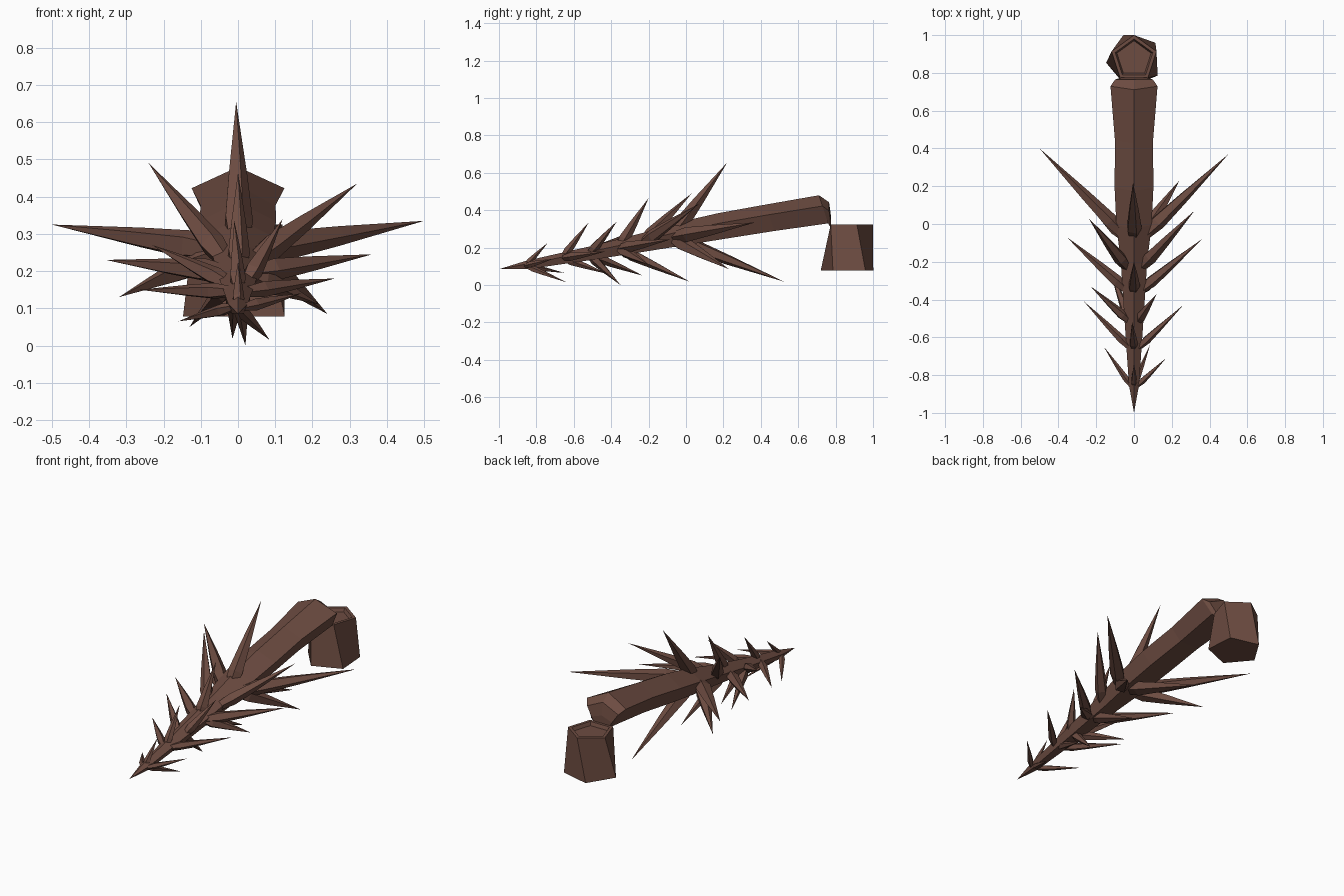
import bpy, bmesh, math
from mathutils import Vector

if "Cube" in bpy.data.objects:
    bpy.data.objects.remove(bpy.data.objects["Cube"])

bark = bpy.data.materials.new("bark brown")
bark.diffuse_color = (0.153, 0.072, 0.053, 1)
bark.use_nodes = True
bark.node_tree.nodes["Principled BSDF"].inputs["Base Color"].default_value = bark.diffuse_color


def loft(name, rings, tip=None):
    """Skin a list of point rings; the end is a cap or a single tip point."""
    bm = bmesh.new()
    vr = [[bm.verts.new(p) for p in r] for r in rings]
    n = len(vr[0])
    bm.faces.new(vr[0])
    for a, b in zip(vr, vr[1:]):
        for i in range(n):
            bm.faces.new((a[i], a[(i + 1) % n], b[(i + 1) % n], b[i]))
    if tip is None:
        bm.faces.new(vr[-1])
    else:
        t = bm.verts.new(tip)
        for i in range(n):
            bm.faces.new((vr[-1][i], vr[-1][(i + 1) % n], t))
    bmesh.ops.recalc_face_normals(bm, faces=bm.faces)
    me = bpy.data.meshes.new(name)
    bm.to_mesh(me)
    bm.free()
    me.materials.append(bark)
    ob = bpy.data.objects.new(name, me)
    bpy.context.collection.objects.link(ob)
    return ob


def flat_ring(z, r, turn, cy=0.864):
    return [(r * math.cos(math.radians(turn + 72 * i)),
             cy + r * math.sin(math.radians(turn + 72 * i)), z) for i in range(5)]


# Stump: twisted five-sided block with a recessed cut top
loft("stump", [flat_ring(0.078, 0.148, 40), flat_ring(0.325, 0.125, 18, 0.875),
               flat_ring(0.325, 0.105, 18, 0.875), flat_ring(0.305, 0.095, 18, 0.875)])


# Fallen trunk: squashed pentagon sections (y, centre z, half width, half height)
def trunk_ring(y, z, rx, rz, tilt=0.33):
    pts = []
    for i in range(5):
        a = math.radians(90 + 72 * i)
        dz = rz * math.sin(a)
        pts.append((rx * math.cos(a), y - tilt * dz, z + dz))
    return pts


SECTIONS = [(0.738, 0.397, 0.131, 0.083), (0.45, 0.352, 0.106, 0.078),
            (0.2, 0.31, 0.108, 0.075), (0.0, 0.272, 0.098, 0.068),
            (-0.2, 0.228, 0.073, 0.054), (-0.5, 0.168, 0.053, 0.039),
            (-0.85, 0.105, 0.028, 0.024)]
# The thick end bends down onto the stump
bent_end = [trunk_ring(0.775, 0.335, 0.07, 0.035, 0), trunk_ring(0.765, 0.375, 0.105, 0.068, 0)]
loft("trunk", bent_end + [trunk_ring(*s) for s in SECTIONS], tip=(0, -1, 0.085))


# Branches: five-sided spikes swept back towards the stump
def spike(name, base, tip, r):
    base, tip = Vector(base), Vector(tip)
    d = tip - base
    u = d.cross(Vector((0.05, -1, 0.1))).normalized()
    v = d.normalized().cross(u)
    rings = []
    for t, k in ((0, 0.7), (0.2, 1.15), (0.5, 0.78)):
        c = base + d * t
        rings.append([c + (u * math.cos(i * math.tau / 5) + v * math.sin(i * math.tau / 5)) * r * k
                      for i in range(5)])
    loft(name, rings, tip=tip)


# Each whorl: base y, base z, thickness, branch tips
WHORLS = [
    (-0.08, 0.255, 0.036, [(-0.5, 0.40, 0.325), (0.5, 0.37, 0.335), (-0.005, 0.22, 0.655),
                           (0.24, 0.23, 0.085), (-0.32, 0.21, 0.13), (-0.015, 0.525, 0.018)]),
    (-0.24, 0.22, 0.031, [(-0.24, 0.03, 0.49), (0.32, 0.07, 0.435)]),
    (-0.36, 0.195, 0.028, [(-0.355, -0.07, 0.23), (0.36, -0.08, 0.245), (0.0, -0.2, 0.465),
                           (0.22, -0.2, 0.11), (0.02, 0.02, 0.018)]),
    (-0.52, 0.165, 0.023, [(-0.23, -0.33, 0.27), (0.12, -0.37, 0.34),
                           (-0.13, -0.23, 0.05), (0.02, -0.35, 0.0)]),
    (-0.66, 0.145, 0.02, [(-0.265, -0.41, 0.15), (0.26, -0.43, 0.18), (-0.01, -0.52, 0.335),
                          (0.03, -0.42, 0.06)]),
    (-0.86, 0.103, 0.015, [(-0.16, -0.65, 0.065), (0.17, -0.71, 0.14), (0.0, -0.74, 0.225),
                           (0.085, -0.64, 0.015)]),
]
for w, (y, z, r, tips) in enumerate(WHORLS):
    for k, t in enumerate(tips):
        side = (t[0] > 0.1) - (t[0] < -0.1)
        spike(f"branch_{w + 1}_{k + 1}", (side * r * 0.9, y, z), t, r)
